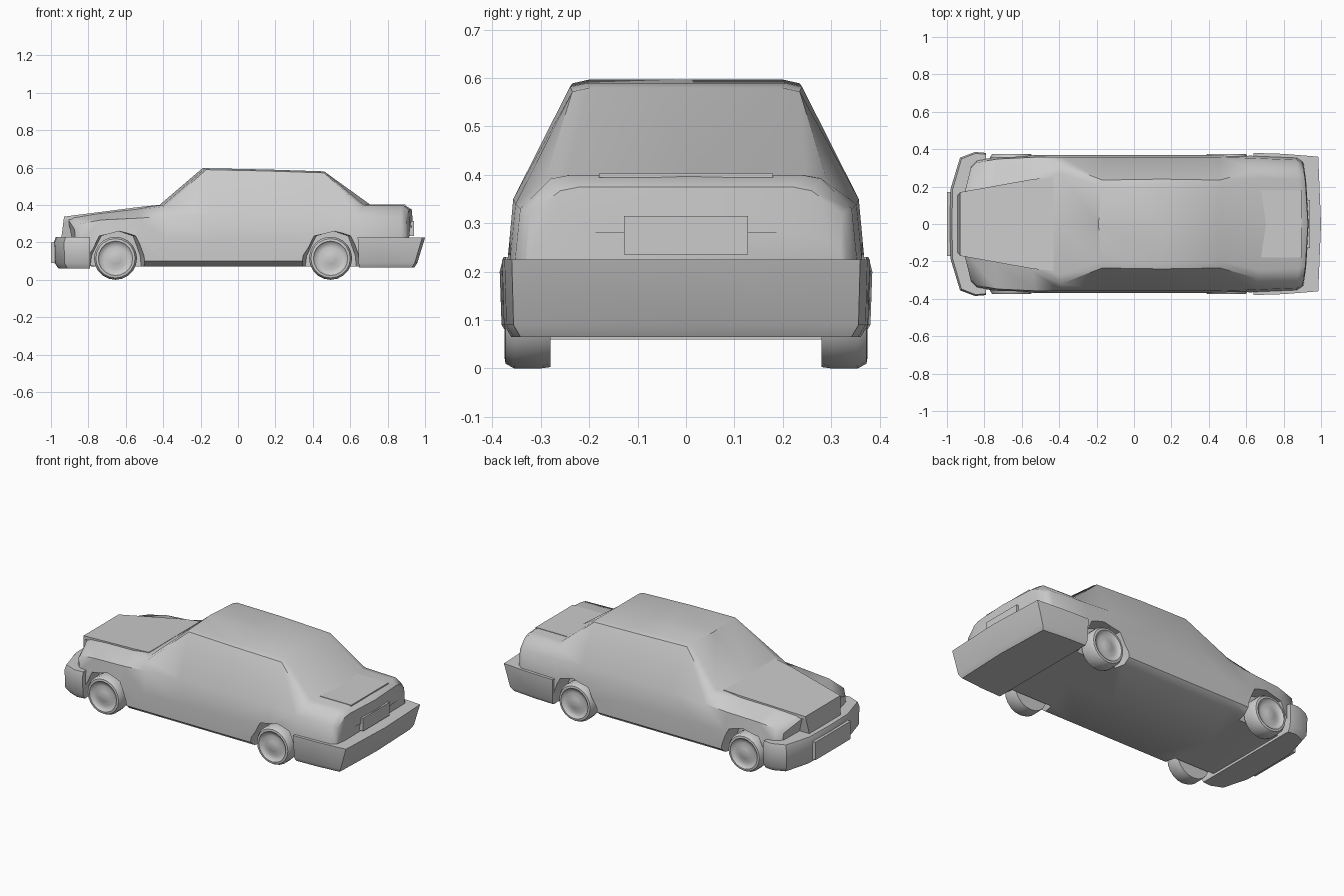
import bpy, bmesh, math

cube = bpy.data.objects.get("Cube")
if cube:
    bpy.data.objects.remove(cube, do_unlink=True)

grey = bpy.data.materials.new("plain grey")
grey.use_nodes = True
colour = (0.6, 0.6, 0.6, 1)
grey.diffuse_color = colour
grey.node_tree.nodes["Principled BSDF"].inputs["Base Color"].default_value = colour


def finish(name, bm, angle=40):
    bmesh.ops.remove_doubles(bm, verts=bm.verts, dist=0.0005)
    bmesh.ops.recalc_face_normals(bm, faces=bm.faces)
    mesh = bpy.data.meshes.new(name)
    bm.to_mesh(mesh)
    bm.free()
    obj = bpy.data.objects.new(name, mesh)
    bpy.context.collection.objects.link(obj)
    mesh.materials.append(grey)
    smooth(obj, angle)
    return obj


def smooth(obj, angle):
    bpy.ops.object.select_all(action="DESELECT")
    obj.select_set(True)
    bpy.context.view_layer.objects.active = obj
    bpy.ops.object.shade_smooth_by_angle(angle=math.radians(angle))


def loft(name, rings, angle=40):
    """Skin closed rings of points and cap both ends."""
    bm = bmesh.new()
    rows = [[bm.verts.new(p) for p in ring] for ring in rings]
    n = len(rows[0])
    for a, b in zip(rows, rows[1:]):
        for i in range(n):
            j = (i + 1) % n
            bm.faces.new((a[i], a[j], b[j], b[i]))
    bm.faces.new(rows[0])
    bm.faces.new(rows[-1])
    return finish(name, bm, angle)


def mirrored(half):
    """Complete a half outline across the car's centre line."""
    return half + [(x, -y, z) for x, y, z in reversed(half) if y > 0]


# Body stations: x, side offset, floor, half width, belt height, top half width, top height
stations = [
    (-0.92, 0.05, 0.10, 0.31, 0.27, 0.17, 0.325),
    (-0.89, 0.05, 0.08, 0.34, 0.30, 0.18, 0.34),
    (-0.75, 0.02, 0.07, 0.36, 0.32, 0.21, 0.36),
    (-0.55, 0.02, 0.07, 0.37, 0.33, 0.25, 0.383),
    (-0.42, 0.04, 0.07, 0.37, 0.34, 0.32, 0.40),
    (-0.19, 0.05, 0.07, 0.37, 0.35, 0.235, 0.597),
    (0.15, 0, 0.07, 0.37, 0.35, 0.24, 0.59),
    (0.46, 0, 0.07, 0.37, 0.35, 0.235, 0.58),
    (0.71, -0.08, 0.07, 0.365, 0.34, 0.29, 0.40),
    (0.89, -0.02, 0.07, 0.355, 0.33, 0.28, 0.40),
    (0.93, -0.03, 0.08, 0.335, 0.32, 0.26, 0.375),
    (0.935, -0.03, 0.10, 0.33, 0.24, 0.27, 0.28),
]


def body_ring(x, dx, floor, w, belt, tw, top):
    half = [(0, floor), (w * 0.9, floor), (w, floor + 0.03), (w, 0.21),
            (w * 0.965, belt), (tw, top - 0.008), (tw * 0.85, top), (0, top)]
    return mirrored([(x + dx * (y / w) ** 2, y, z) for y, z in half])


body = loft("car_body", [body_ring(*s) for s in stations])


# Wheel arches, cut into both sides
arch = [(-0.17, 0), (-0.15, 0.13), (-0.09, 0.235), (0.02, 0.26), (0.11, 0.235), (0.155, 0.13), (0.17, 0)]
axles = {"front": -0.655, "rear": 0.495}
cutters = []
for axle in axles.values():
    for side in (-1, 1):
        rings = [[(axle + x * k, side * y, z) for x, z in arch] for y, k in ((0.27, 0.85), (0.5, 1.15))]
        cutter = loft("arch_cutter", rings)
        cutter.hide_render = True
        mod = body.modifiers.new("arch", "BOOLEAN")
        mod.object = cutter
        mod.solver = "EXACT"
        cutters.append(cutter)
bpy.context.view_layer.update()
cut_mesh = bpy.data.meshes.new_from_object(body.evaluated_get(bpy.context.evaluated_depsgraph_get()))
body.modifiers.clear()
body.data = cut_mesh
for cutter in cutters:
    bpy.data.objects.remove(cutter, do_unlink=True)
smooth(body, 40)


# Wraparound bumpers, narrower toward the lower edge
def bumper(name, plan, levels):
    rings = [mirrored([(cx + (x - cx) * k, y * ky, z) for x, y in plan]) for cx, z, k, ky in levels]
    return loft(name, rings, 35)


bumper("rear_bumper", [(0.64, 0), (0.64, 0.38), (0.8, 0.375), (0.985, 0.36), (1.0, 0)],
       [(0.68, 0.065, 0.82, 0.95), (0.68, 0.09, 0.87, 0.99), (0.68, 0.225, 1, 1)])
bumper("front_bumper", [(-0.79, 0), (-0.79, 0.38), (-0.85, 0.385), (-0.93, 0.355), (-0.98, 0.19), (-0.985, 0)],
       [(-0.8, 0.06, 0.86, 0.94), (-0.8, 0.09, 0.98, 0.99), (-0.8, 0.2, 1, 1), (-0.8, 0.23, 0.94, 0.98)])


# Box between two corners
def box(name, low, high):
    rings = [[(low[0], low[1], z), (high[0], low[1], z), (high[0], high[1], z), (low[0], high[1], z)]
             for z in (low[2], high[2])]
    return loft(name, rings, 30)


box("front_plate", (-1.0, -0.17, 0.09), (-0.97, 0.17, 0.2))
box("rear_plate", (0.9, -0.128, 0.235), (0.94, 0.128, 0.315))
box("boot_panel", (0.68, -0.18, 0.395), (0.895, 0.18, 0.403))

# Upright grille and raised bonnet that widens toward the windscreen
loft("grille", [[(-0.945, -0.15, 0.22), (-0.945, 0.15, 0.22), (-0.88, 0.15, 0.22), (-0.88, -0.15, 0.22)],
                [(-0.93, -0.17, 0.338), (-0.93, 0.17, 0.338), (-0.88, 0.17, 0.343), (-0.88, -0.17, 0.343)]], 30)
loft("bonnet", [[(x, -w, z - 0.02), (x, w, z - 0.02), (x, w, z), (x, -w, z)]
                for x, w, z in ((-0.93, 0.17, 0.338), (-0.54, 0.24, 0.388), (-0.43, 0.25, 0.4))], 30)


# Wheels: turned profile of distance from the car's centre and radius
profile = [(0.28, 0.112), (0.3, 0.115), (0.355, 0.115), (0.373, 0.105), (0.375, 0.092),
           (0.366, 0.085), (0.36, 0.06), (0.37, 0.03), (0.372, 0.01)]
for end, axle in axles.items():
    for side, label in ((1, "left"), (-1, "right")):
        rings = []
        for y, r in profile:
            angles = [math.tau * i / 20 for i in range(20)]
            rings.append([(axle + r * math.cos(a), side * y, 0.115 + r * math.sin(a)) for a in angles])
        loft(f"{end}_{label}_wheel", rings, 45)
